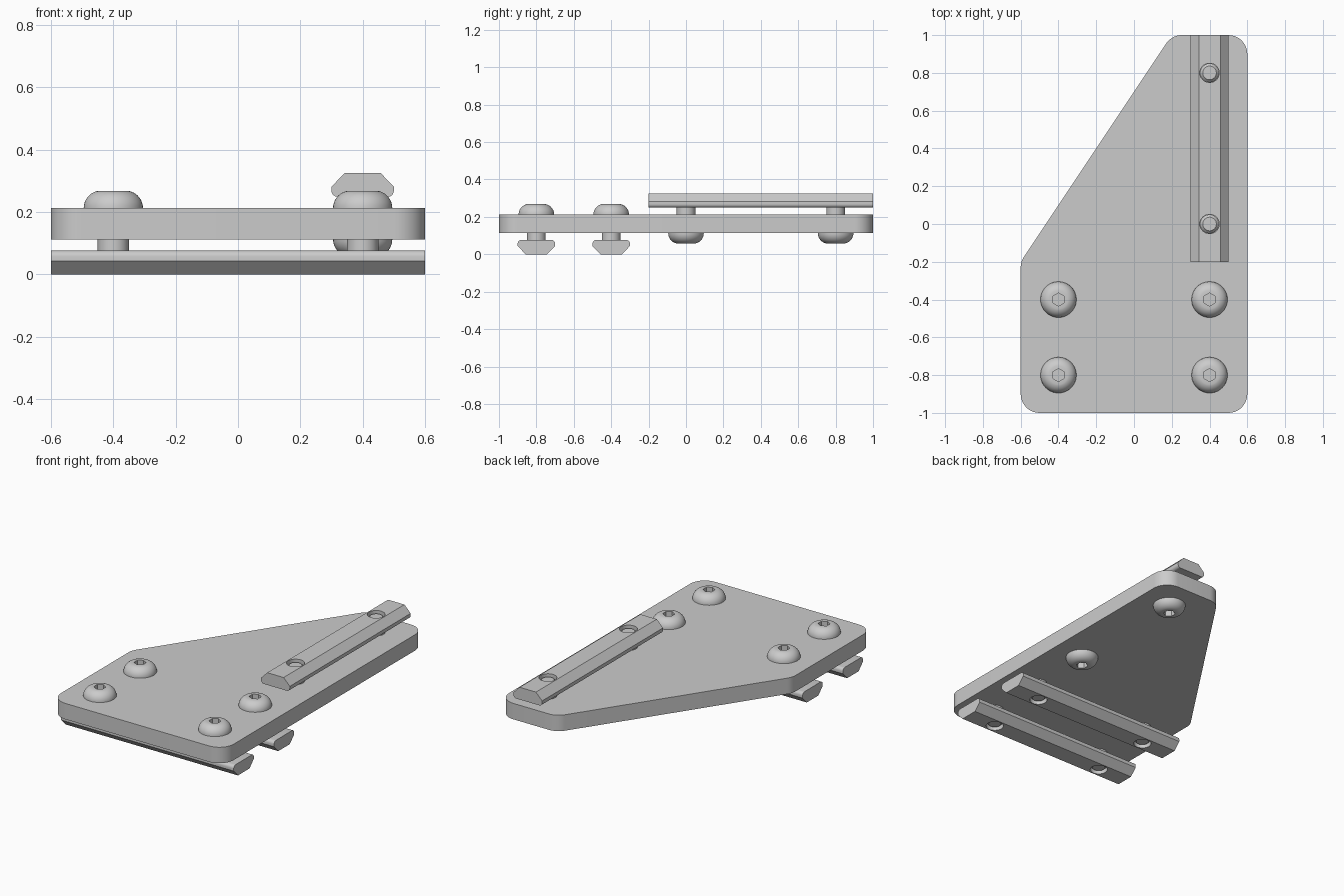
import bpy, bmesh, math
from mathutils import Vector, Matrix

if "Cube" in bpy.data.objects:
    bpy.data.objects.remove(bpy.data.objects["Cube"])

MID = 0.163                      # mid height of the plate
PLATE_H, RAIL_H = 0.10, 0.077
LOW = [(x, y) for y in (-0.8, -0.4) for x in (-0.4, 0.4)]   # screws entering from above
HIGH = [(0.4, 0.0), (0.4, 0.8)]                             # screws entering from below


def finish(name, bm, matrix=Matrix()):
    bmesh.ops.recalc_face_normals(bm, faces=bm.faces)
    mesh = bpy.data.meshes.new(name)
    bm.to_mesh(mesh)
    bm.free()
    ob = bpy.data.objects.new(name, mesh)
    bpy.context.collection.objects.link(ob)
    ob.matrix_world = matrix
    return ob


def prism(name, outline, vec, matrix=Matrix()):
    bm = bmesh.new()
    face = bm.faces.new([bm.verts.new(p) for p in outline])
    ext = bmesh.ops.extrude_face_region(bm, geom=[face], use_keep_orig=True)
    verts = [g for g in ext["geom"] if isinstance(g, bmesh.types.BMVert)]
    bmesh.ops.translate(bm, verts=verts, vec=vec)
    return finish(name, bm, matrix)


def fillet(points, r, steps=10):
    out = []
    for i, p in enumerate(points):
        p = Vector(p)
        a = (Vector(points[i - 1]) - p).normalized()
        b = (Vector(points[(i + 1) % len(points)]) - p).normalized()
        half = a.angle(b) / 2
        centre = p + (a + b).normalized() * r / math.sin(half)
        start = (p + a * r / math.tan(half) - centre).normalized()
        end = (p + b * r / math.tan(half) - centre).normalized()
        out += [centre + start.slerp(end, k / steps) * r for k in range(steps + 1)]
    return out


def smooth(ob):
    bpy.ops.object.select_all(action='DESELECT')
    bpy.context.view_layer.objects.active = ob
    ob.select_set(True)
    bpy.ops.object.shade_smooth_by_angle(angle=math.radians(25))


def drill(ob, spots, radius=0.051):
    bm = bmesh.new()
    for x, y in spots:
        bmesh.ops.create_cone(bm, cap_ends=True, segments=48, radius1=radius, radius2=radius,
                              depth=1, matrix=Matrix.Translation((x, y, MID)))
    cutter = finish("hole_cutter", bm)
    cutter.hide_render = True
    mod = ob.modifiers.new("holes", 'BOOLEAN')
    mod.operation, mod.solver, mod.object = 'DIFFERENCE', 'EXACT', cutter
    bpy.context.view_layer.objects.active = ob
    bpy.ops.object.modifier_apply(modifier=mod.name)
    bpy.data.objects.remove(cutter)
    smooth(ob)


def screw(name, matrix, n=48):
    # rings of (radius, height, hexagonal?) from the socket floor round to the shaft tip
    rings = [(0.03, 0.018, True), (0.03, 0.055, True)]
    rad = 0.0561
    a1 = math.asin(0.055 / rad)
    for k in range(11):
        a = a1 * (1 - k / 10)
        rings.append((0.095 - rad + rad * math.cos(a), rad * math.sin(a), False))
    rings += [(0.05, 0, False), (0.05, -0.185, False), (0.036, -0.2, False)]
    bm = bmesh.new()
    loops = []
    for r, z, hexa in rings:
        loop = []
        for i in range(n):
            t = 2 * math.pi * i / n
            d = math.radians((i * 360 / n + 30) % 60 - 30)
            q = r / math.cos(d) if hexa else r
            loop.append(bm.verts.new((q * math.cos(t), q * math.sin(t), z)))
        loops.append(loop)
    for u, v in zip(loops, loops[1:]):
        for i in range(n):
            j = (i + 1) % n
            bm.faces.new((u[i], u[j], v[j], v[i]))
    bm.faces.new(loops[0])
    bm.faces.new(loops[-1])
    smooth(finish(name, bm, matrix))


# Plate with rounded corners
corners = [(-0.6, -1, 0), (0.6, -1, 0), (0.6, 1, 0), (0.2, 1, 0), (-0.6, -0.2, 0)]
plate = prism("plate", fillet(corners, 0.1), (0, 0, PLATE_H),
              Matrix.Translation((0, 0, MID - PLATE_H / 2)))
bpy.context.view_layer.update()
drill(plate, LOW + HIGH)

# Slot nut rails: narrow side faces away from the plate, plate side has rounded edges
half = [(0.057, 0), (0.1, 0.044)]
half += [(0.08 + 0.02 * math.cos(a), RAIL_H - 0.02 + 0.02 * math.sin(a))
         for a in (math.pi / 12 * k for k in range(7))]
profile = half + [(-w, h) for w, h in reversed(half)]
for i, y in enumerate((-0.8, -0.4)):
    rail = prism(f"lower_rail_{i + 1}", [(-0.6, y + w, h) for w, h in profile], (1.2, 0, 0))
    drill(rail, [p for p in LOW if p[1] == y])
rail = prism("upper_rail", [(0.4 + w, -0.2, 2 * MID - h) for w, h in profile], (0, 1.2, 0))
drill(rail, HIGH)

# Button head screws
for i, (x, y) in enumerate(LOW):
    screw(f"top_screw_{i + 1}", Matrix.Translation((x, y, MID + PLATE_H / 2)))
for i, (x, y) in enumerate(HIGH):
    screw(f"bottom_screw_{i + 1}",
          Matrix.Translation((x, y, MID - PLATE_H / 2)) @ Matrix.Rotation(math.pi, 4, 'X'))
